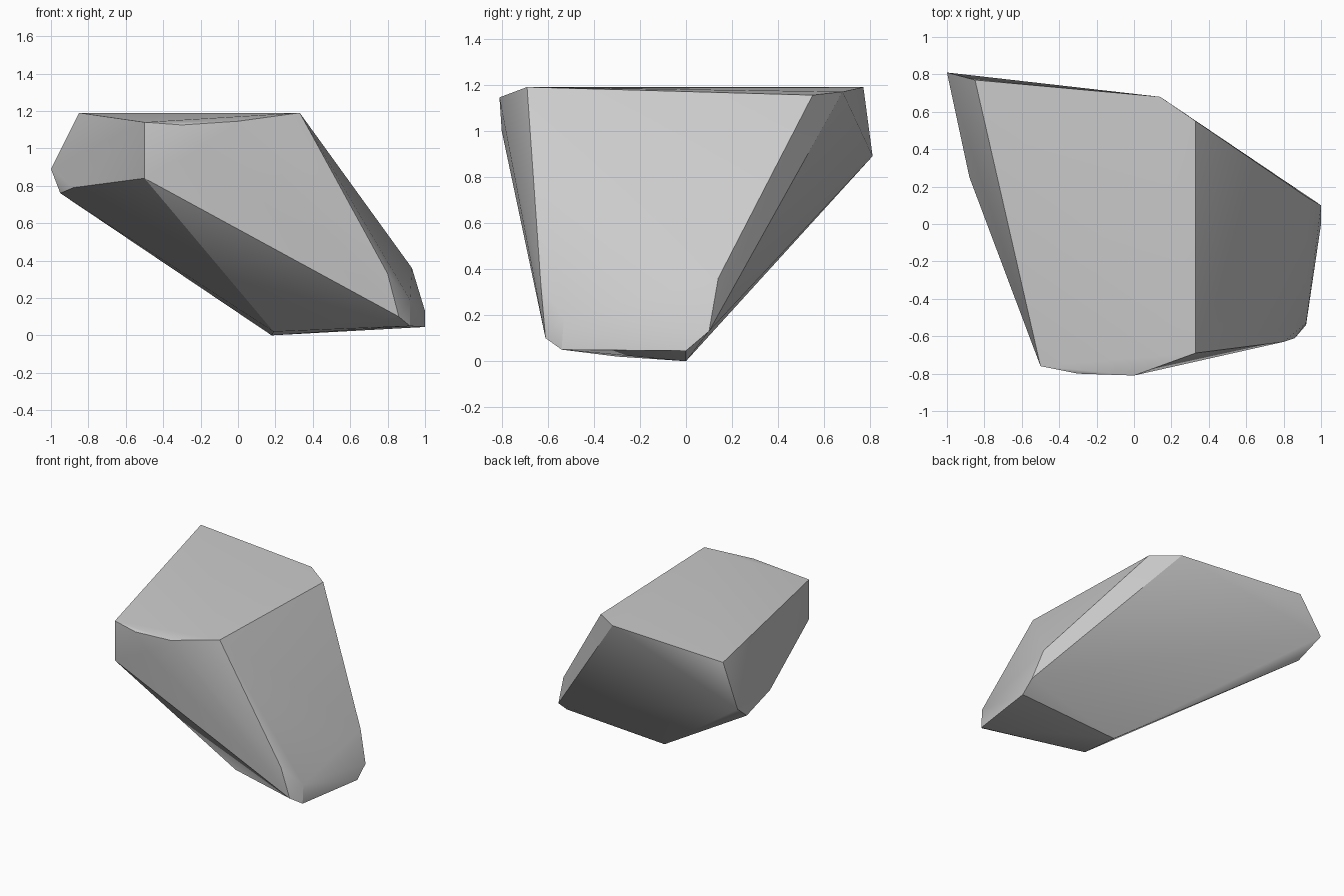
import bpy
import bmesh
import math

# Remove the default cube
default_cube = bpy.data.objects.get("Cube")
if default_cube:
    bpy.data.objects.remove(default_cube, do_unlink=True)


def make_material(name, colour):
    """Plain matte material with the same viewport and render colour."""
    material = bpy.data.materials.new(name)
    material.use_nodes = True
    material.diffuse_color = colour
    shader = material.node_tree.nodes["Principled BSDF"]
    shader.inputs["Base Color"].default_value = colour
    shader.inputs["Roughness"].default_value = 0.9
    return material


def make_hull(name, corner_groups, material):
    """Wrap a tight convex skin around the given corners."""
    mesh = bpy.data.meshes.new(name)
    bm = bmesh.new()
    for group in corner_groups:
        for corner in group:
            bm.verts.new(corner)
    result = bmesh.ops.convex_hull(bm, input=bm.verts[:])
    inside = {item for item in result["geom_interior"] + result["geom_unused"]
              if isinstance(item, bmesh.types.BMVert)}
    bmesh.ops.delete(bm, geom=list(inside), context="VERTS")
    bmesh.ops.recalc_face_normals(bm, faces=bm.faces[:])
    bm.to_mesh(mesh)
    bm.free()
    mesh.materials.append(material)
    hull = bpy.data.objects.new(name, mesh)
    bpy.context.collection.objects.link(hull)
    return hull


# Nearly level top of the boulder, clockwise from the back right
crown = [(-.85, .77, 1.19), (.14, .68, 1.17), (.33, .55, 1.155),
         (.33, -.69, 1.19), (0, -.81, 1.145), (-.3, -.8, 1.125),
         (-.5, -.76, 1.14)]

# Overhanging right end
overhang = [(-1, .81, .89), (-.95, .63, .76), (-.88, .25, .79),
            (-.5, -.76, .84), (-.2, -.8, 1)]

# Chipped toe on the left end
toe = [(.93, .14, .36), (1, .1, .13), (1, 0, .045), (.92, -.54, .05),
       (.86, -.61, .1), (.8, -.63, .33), (.92, -.53, .19)]

# Narrow edge the boulder rests on
keel = [(.18, 0, 0), (.19, -.3, .02)]

stone = make_material("grey stone", (.6, .6, .6, 1))
boulder = make_hull("boulder", [crown, overhang, toe, keel], stone)

# Smooth the shallow facets and keep the broken edges crisp
bpy.ops.object.select_all(action="DESELECT")
boulder.select_set(True)
bpy.context.view_layer.objects.active = boulder
bpy.ops.object.shade_smooth_by_angle(angle=math.radians(30))
